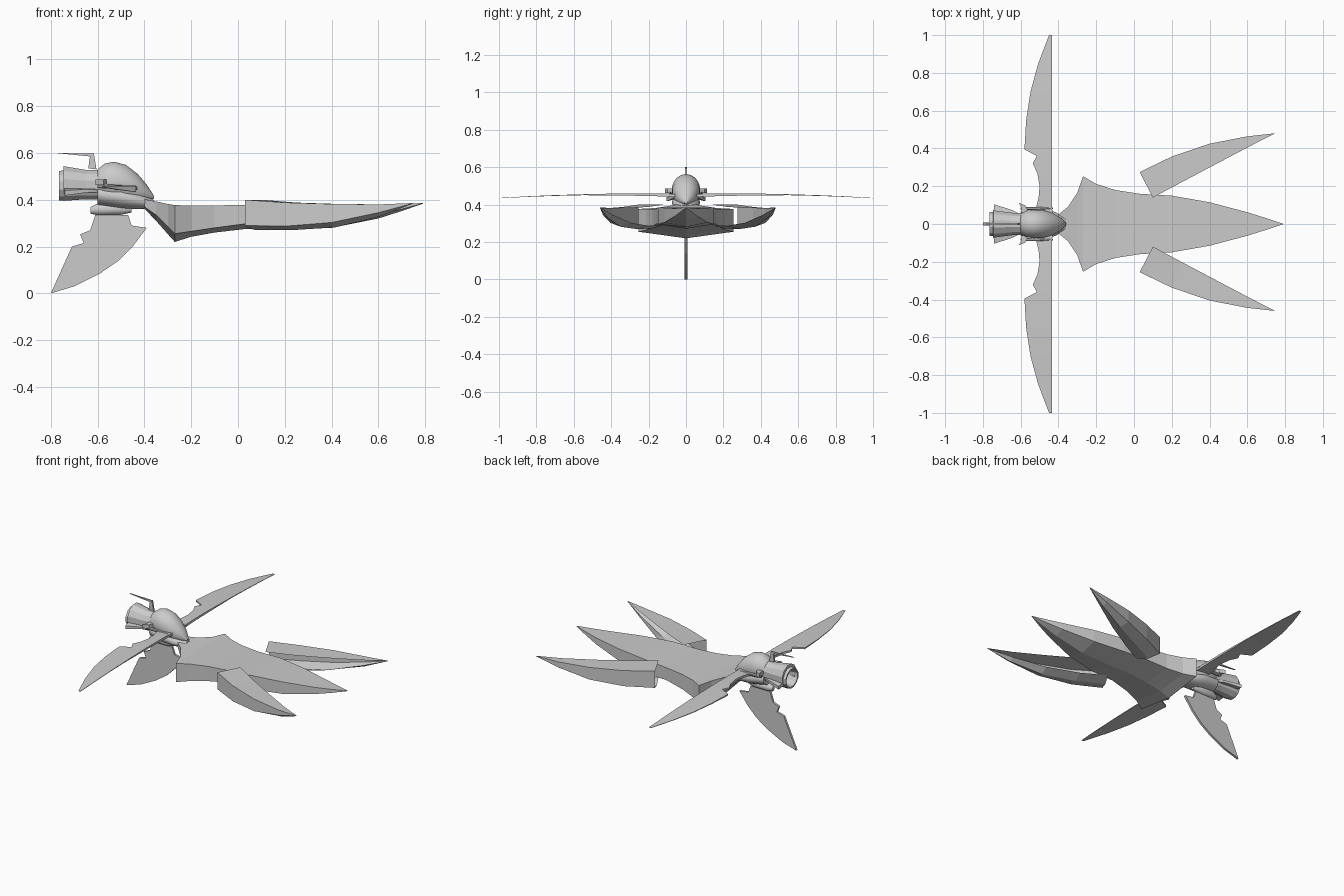
import bpy, math
from mathutils import Vector


def make(name, verts, faces, smooth=False):
    me = bpy.data.meshes.new(name)
    me.from_pydata(verts, [], faces)
    me.update()
    ob = bpy.data.objects.new(name, me)
    bpy.context.collection.objects.link(ob)
    bpy.context.view_layer.objects.active = ob
    bpy.ops.object.select_all(action='DESELECT')
    ob.select_set(True)
    bpy.ops.object.mode_set(mode='EDIT')
    bpy.ops.mesh.select_all(action='SELECT')
    bpy.ops.mesh.normals_make_consistent(inside=False)
    bpy.ops.object.mode_set(mode='OBJECT')
    if smooth:
        bpy.ops.object.shade_smooth_by_angle(angle=math.radians(35))
    return ob


def loft(name, sections, closed=True, caps=True, smooth=False):
    n = len(sections[0])
    verts = [p for s in sections for p in s]
    faces = []
    for i in range(len(sections) - 1):
        for j in range(n if closed else n - 1):
            k = (j + 1) % n
            faces.append((i*n + j, i*n + k, (i+1)*n + k, (i+1)*n + j))
    if caps:
        faces += [tuple(range(n)), tuple(range((len(sections)-1)*n, len(sections)*n))]
    return make(name, verts, faces, smooth)


def rings(name, secs, n, y0=0, smooth=True):
    # elliptical sections along x: (x, half width, z low, z high)
    out = []
    for x, w, lo, hi in secs:
        out.append([(x, y0 + w*math.sin(2*math.pi*(j+.5)/n),
                     (lo+hi)/2 + (hi-lo)/2*math.cos(2*math.pi*(j+.5)/n)) for j in range(n)])
    return loft(name, out, smooth=smooth)


def plate(name, pts, t, axis='y', at=0.0):
    # flat outline given thickness
    f = (lambda a, b, d: (a, at+d, b)) if axis == 'y' else (lambda a, b, d: (a, b, at+d))
    return loft(name, [[f(a, b, d) for a, b in pts] for d in (-t/2, t/2)])


# Long boat-shaped hull with flat deck, upright walls and a keel
hull = [(-.40, .05, .402, .37, .362), (-.35, .09, .393, .335, .31),
        (-.30, .165, .382, .285, .253), (-.27, .253, .377, .255, .22),
        (-.20, .212, .376, .265, .242), (-.10, .18, .376, .28, .26),
        (.03, .16, .378, .297, .275), (.2, .15, .385, .295, .272),
        (.4, .115, .383, .305, .28), (.6, .062, .38, .337, .32),
        (.70, .031, .382, .36, .352), (.79, .001, .386, .384, .383)]
loft("main_hull", [[(x, w, t), (x, -w, t), (x, -w, m), (x, 0, k), (x, w, m)]
                   for x, w, t, m, k in hull])

# Side pontoons: deck, outer wall and keel, open on the inner side
pontoon = [(.03, .275, .10, .14, .40, .29, .272), (.20, .357, .25, .22, .388, .287, .27),
           (.40, .425, .43, .315, .382, .303, .282), (.60, .464, .61, .41, .38, .345, .328),
           (.745, .48, .745, .479, .386, .384, .383)]
for side, s, off in (("left", 1, 0), ("right", -1, .02)):
    secs = []
    for xo, yo, xi, yi, t, m, k in pontoon:
        yo, yi = s*yo + off, s*yi + off
        secs.append([(xi, yi, t), (xo, yo, t), (xo, yo, m),
                     ((xo+xi)/2, (yo+yi)/2, k), (xi, yi, m)])
    loft(side + "_pontoon", secs, closed=False, caps=False)

# Blade wings: y, leading x, trailing x, z, thickness
wing = [(.03, -.54, -.43, .45, .016), (.08, -.52, -.433, .45, .016),
        (.14, -.505, -.435, .452, .015), (.20, -.50, -.435, .453, .014),
        (.27, -.512, -.435, .454, .013), (.32, -.536, -.435, .454, .012),
        (.36, -.515, -.435, .454, .011), (.395, -.58, -.435, .454, .010),
        (.55, -.571, -.435, .453, .005), (.70, -.548, -.435, .449, .004),
        (.85, -.507, -.435, .443, .003), (1.0, -.45, -.435, .435, .002)]
for side, s in (("left", 1), ("right", -1)):
    loft(side + "_wing", [[(a, s*y, z-t/2), (b, s*y, z-t/2), (b, s*y, z+t/2), (a, s*y, z+t/2)]
                          for y, a, b, z, t in wing])

# Fin below
plate("lower_fin", [(-.61, .335), (-.632, .27), (-.675, .252), (-.66, .215), (-.71, .2),
                    (-.8, 0), (-.70, .03), (-.59, .085), (-.51, .14), (-.45, .2), (-.39, .28),
                    (-.455, .29), (-.47, .335)], .014)
rings("fin_mount", [(-.63, .012, .34, .37), (-.60, .025, .333, .385),
                    (-.50, .028, .335, .385), (-.455, .012, .345, .375)], 12)

# Cockpit dome and belly pod
rings("cockpit_dome", [(-.60, .055, .41, .53), (-.57, .070, .40, .555), (-.53, .076, .39, .563),
                       (-.48, .073, .385, .55), (-.43, .058, .385, .512),
                       (-.39, .035, .395, .465), (-.36, .008, .405, .418)], 32)
rings("belly_pod", [(-.60, .06, .378, .47), (-.5, .075, .362, .46), (-.42, .065, .36, .43),
                    (-.36, .032, .365, .40)], 24)

# Open engine nozzle
rings("engine", [(-.59, .058, .40, .53), (-.65, .062, .40, .53), (-.745, .075, .393, .546),
                 (-.746, .066, .395, .528), (-.765, .066, .395, .525),
                 (-.765, .057, .405, .515), (-.66, .045, .42, .50)], 12, smooth=False)

# Mast and its swept spike
plate("mast", [(-.605, .53), (-.64, .535), (-.632, .59), (-.615, .59)], .012)
plate("mast_spike", [(-.78, .6), (-.615, .597), (-.618, .585), (-.64, .586)], .01)

for side, s in (("left", 1), ("right", -1)):
    # Engine side vane
    loft(side + "_engine_vane", [[(-.745, s*.05, z0), (-.74, s*.104, z0 - .012),
                                  (-.64, s*.072, z1), (-.6, s*.05, z1)]
                                 for z0, z1 in ((.452, .445), (.43, .432))])
    # Slim gun beside the cockpit
    rings(side + "_gun", [(-.60, .006, .45, .466), (-.57, .009, .447, .468),
                          (-.50, .008, .448, .463), (-.43, .004, .45, .458)], 8, y0=s*.083)
    # Curved horn
    plate(side + "_horn", [(-.60, s*.06), (-.598, s*.09), (-.61, s*.112), (-.575, s*.098),
                           (-.56, s*.065)], .025, 'z', .475)
